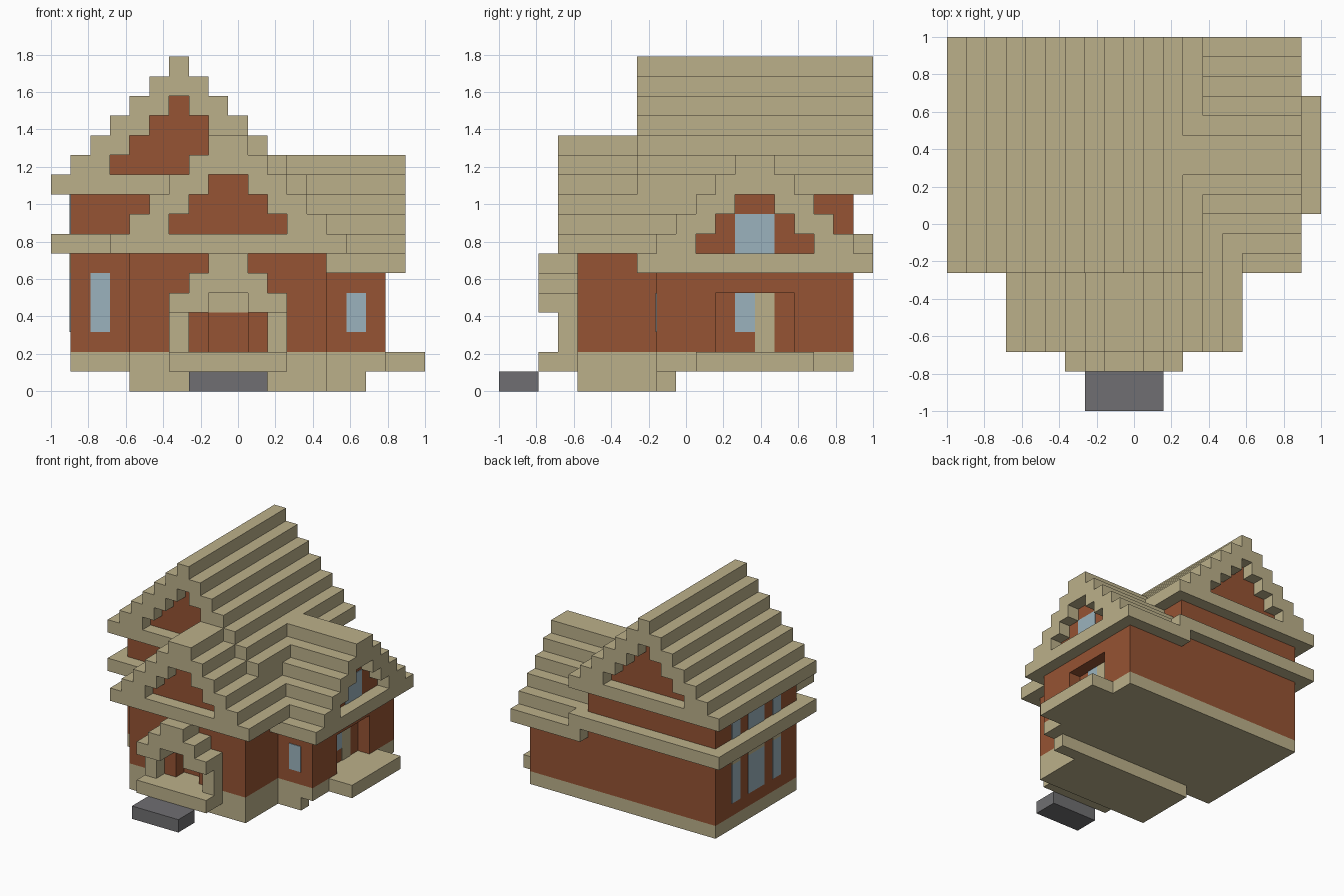
import bpy
import bmesh

U = 2 / 19  # edge of one building block

old = bpy.data.objects.get("Cube")
if old:
    bpy.data.objects.remove(old, do_unlink=True)


def material(name, rgb):
    m = bpy.data.materials.new(name)
    m.use_nodes = True
    m.diffuse_color = (*rgb, 1)
    m.node_tree.nodes["Principled BSDF"].inputs["Base Color"].default_value = (*rgb, 1)
    return m


CREAM = material("cream stone", (0.50, 0.435, 0.255))
BRICK = material("red brick", (0.305, 0.087, 0.033))
GLASS = material("pale blue glass", (0.33, 0.45, 0.51))
GREY = material("grey step stone", (0.162, 0.159, 0.168))


def build(name, mat, boxes):
    """One object from boxes, each given as x, y and z ranges in blocks."""
    bm = bmesh.new()
    for xr, yr, zr in boxes:
        vs = bmesh.ops.create_cube(bm, size=1)["verts"]
        for v in vs:
            x, y, z = (r[0] if c < 0 else r[1] for r, c in zip((xr, yr, zr), v.co))
            v.co = (x * U - 1, y * U - 1, z * U)
    mesh = bpy.data.meshes.new(name)
    bm.to_mesh(mesh)
    bm.free()
    mesh.materials.append(mat)
    ob = bpy.data.objects.new(name, mesh)
    bpy.context.collection.objects.link(ob)
    return ob


def gable_roof(name, span, length, z, layers, along_x=False, inset=(1, 1)):
    """Stepped roof: solid bottom and top layers, two-block rims between,
    with brick infill set back from the gable ends."""
    def oriented(across, along, k):
        zr = (k, k + 1)
        return (along, across, zr) if along_x else (across, along, zr)

    roof, infill = [], []
    inner = (length[0] + inset[0], length[1] - inset[1])
    for i in range(layers):
        a, b = span[0] + i, span[1] - i
        if i == 0 or b - a <= 4:
            roof.append(oriented((a, b), length, z + i))
        else:
            roof.append(oriented((a, a + 2), length, z + i))
            roof.append(oriented((b - 2, b), length, z + i))
            infill.append(oriented((a + 2, b - 2), inner, z + i))
    build(name + "_roof", CREAM, roof)
    build(name + "_gable_brick", BRICK, infill)


T = 0.05  # thickness of panes and plates, in blocks

# Foundations
build("foundation", CREAM, [
    ((1, 17), (8, 18), (1, 2)),
    ((4, 14), (4, 8), (0, 2)),
    ((4, 16), (8, 9), (0, 1)),
])
build("side_porch_floor", CREAM, [((17, 19), (10, 16), (1, 2))])

# Lower walls, leaving a recess in the front and in the side
build("main_walls", BRICK, [((1, 12), (8, 18), (2, 7))])
build("side_wing_walls", BRICK, [
    ((12, 16), (8, 18), (2, 6)),
    ((16, 17), (8, 11), (2, 6)),
    ((16, 17), (15, 18), (2, 6)),
    ((16, 17), (11, 15), (5, 6)),
])
build("front_wing_walls", BRICK, [
    ((4, 14), (5, 8), (2, 7)),
    ((4, 8), (4, 5), (2, 7)),
    ((10, 14), (4, 5), (2, 7)),
    ((8, 10), (4, 5), (5, 7)),
])
build("upper_walls", BRICK, [((1, 12), (8, 18), (8, 10))])

# Eaves band and the three stepped roofs
build("eaves_band", CREAM, [((0, 13), (7, 19), (7, 8))])
gable_roof("main", (0, 13), (7, 19), 10, 7)
gable_roof("front_wing", (3, 15), (3, 11), 7, 6, inset=(1, 0))
gable_roof("side_wing", (7, 19), (12, 18), 6, 6, along_x=True, inset=(0, 1))

# Front porch
build("front_porch_floor", CREAM, [((6, 12), (2, 4), (1, 2))])
build("front_porch_posts", CREAM, [((x, x + 1), (3, 4), (2, 4)) for x in (6, 11)])
build("front_porch_roof", CREAM, [
    ((6, 8), (2, 4), (4, 5)),
    ((10, 12), (2, 4), (4, 5)),
    ((7, 11), (2, 4), (5, 6)),
    ((8, 10), (2, 4), (6, 7)),
])
build("front_door_lintel", CREAM, [((8, 10), (5 - T, 5), (4, 5))])
build("front_step", GREY, [((7, 11), (0, 2), (0, 1))])

# Side door and its window, inside the recess
build("side_door", CREAM, [((16, 16 + T), (13, 14), (2, 5))])
build("side_door_window", GLASS, [((16, 16 + T), (12, 13), (3, 5))])

# Windows
build("side_gable_window", GLASS, [((17, 17 + T), (12, 14), (7, 9))])
build("front_windows", GLASS, [
    ((2, 3), (8 - T, 8), (3, 6)),
    ((15, 16), (8 - T, 8), (3, 5)),
])
rows = ((10, 11), (12, 14), (15, 16))
build("left_lower_windows", GLASS, [((1 - T, 1), r, (3, 6)) for r in rows])
build("left_window_lintels", CREAM, [((1 - T, 1), r, (6, 7)) for r in rows])
build("left_upper_windows", GLASS, [((1 - T, 1), r, (8, 10)) for r in rows])
